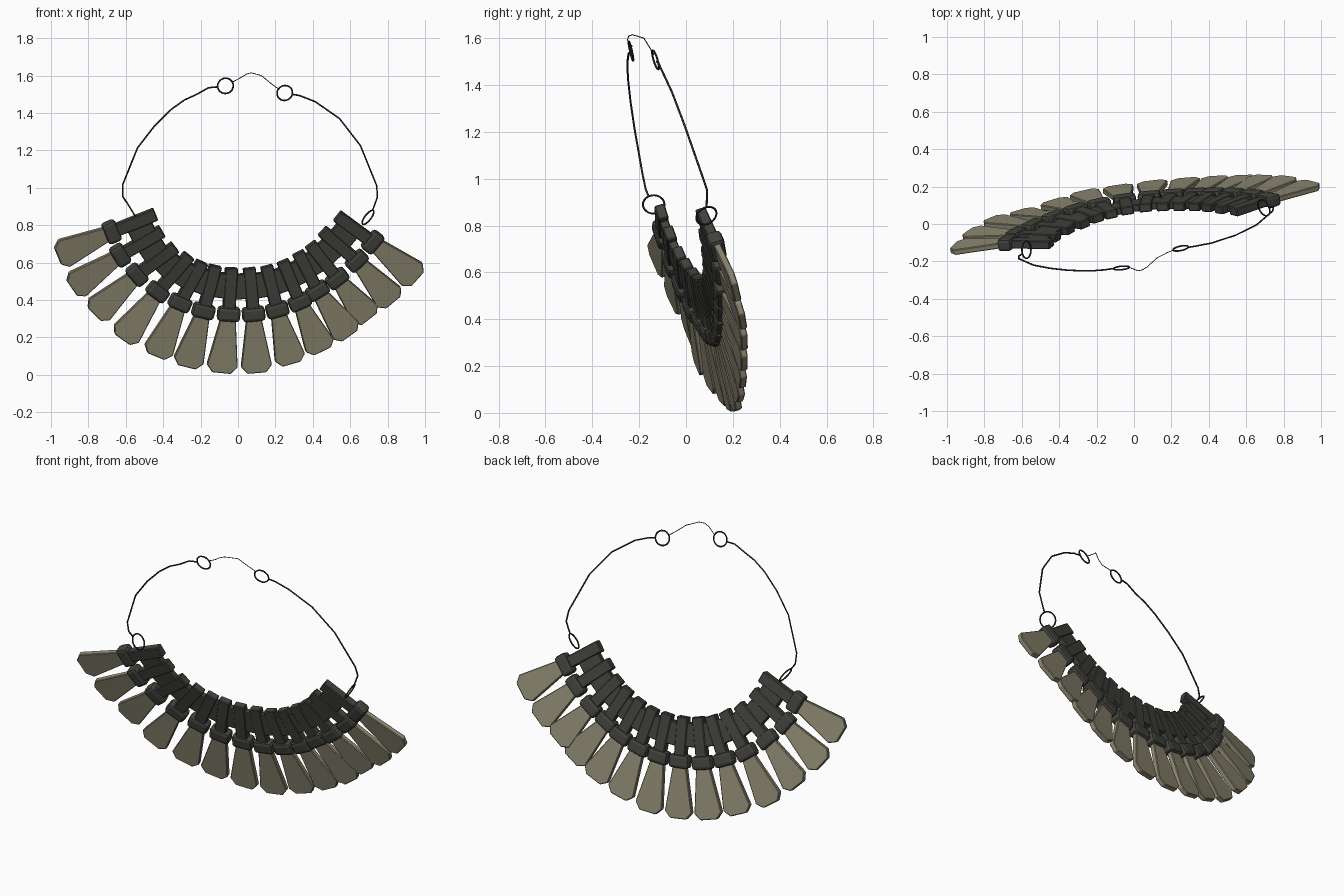
import bpy, bmesh
from mathutils import Vector

if "Cube" in bpy.data.objects:
    bpy.data.objects.remove(bpy.data.objects["Cube"])


def material(name, rgb):
    m = bpy.data.materials.new(name)
    m.diffuse_color = (*rgb, 1)
    m.use_nodes = True
    m.node_tree.nodes["Principled BSDF"].inputs["Base Color"].default_value = m.diffuse_color
    return m


OLIVE = material("olive stone", (0.27, 0.25, 0.17))
DARK = material("dark charcoal", (0.055, 0.055, 0.048))
WIRE = material("black wire", (0.03, 0.03, 0.028))

# Fan layout, left to right: inner bar end, collar centre, paddle tip
INNER = [(-.44, -.105, .86), (-.405, -.07, .77), (-.335, -.03, .685), (-.26, 0, .64),
         (-.19, .03, .605), (-.12, .05, .585), (-.035, .07, .572), (.06, .085, .572),
         (.152, .09, .583), (.238, .09, .61), (.32, .09, .655), (.385, .085, .70),
         (.45, .075, .77), (.53, .065, .85)]
COLLAR = [(-.676, -.10, .765), (-.63, -.06, .64), (-.54, -.015, .535), (-.43, .03, .444),
          (-.31, .07, .385), (-.185, .10, .342), (-.05, .125, .326), (.083, .14, .326),
          (.21, .15, .348), (.33, .155, .39), (.425, .157, .45), (.53, .155, .515),
          (.635, .148, .61), (.72, .13, .71)]
TIP = [(-.965, -.125, .636), (-.89, -.05, .465), (-.77, .02, .326), (-.62, .06, .19),
       (-.44, .115, .10), (-.275, .165, .043), (-.09, .195, .012), (.10, .22, .012),
       (.286, .235, .06), (.45, .245, .128), (.596, .25, .21), (.70, .25, .30),
       (.83, .243, .39), (.96, .215, .515)]
INNER, COLLAR, TIP = ([Vector(p) for p in row] for row in (INNER, COLLAR, TIP))
N = len(COLLAR)


def plate(name, half, start, end, side, thick, bevel, mat, segments=1):
    """Flat symmetric prism; half = (half width, fraction from start to end)."""
    d = end - start
    axis = d.normalized()
    side = (side - axis * side.dot(axis)).normalized()
    normal = axis.cross(side)
    outline = [(w, t) for w, t in half] + [(-w, t) for w, t in reversed(half)]
    bm = bmesh.new()
    base = bm.faces.new([bm.verts.new(start + d * t + side * w - normal * thick / 2)
                         for w, t in outline])
    ext = bmesh.ops.extrude_face_region(bm, geom=[base])
    bmesh.ops.translate(bm, vec=normal * thick,
                        verts=[v for v in ext["geom"] if isinstance(v, bmesh.types.BMVert)])
    bmesh.ops.recalc_face_normals(bm, faces=bm.faces)
    me = bpy.data.meshes.new(name)
    bm.to_mesh(me)
    bm.free()
    me.materials.append(mat)
    ob = bpy.data.objects.new(name, me)
    bpy.context.collection.objects.link(ob)
    mod = ob.modifiers.new("soft edges", 'BEVEL')
    mod.width = bevel
    mod.segments = segments
    return ob


def wire(name, points, radius):
    cu = bpy.data.curves.new(name, 'CURVE')
    cu.dimensions = '3D'
    cu.bevel_depth = radius
    cu.bevel_resolution = 1
    cu.use_fill_caps = True
    sp = cu.splines.new('POLY')
    sp.points.add(len(points) - 1)
    for p, co in zip(sp.points, points):
        p.co = (*co, 1)
    cu.materials.append(WIRE)
    ob = bpy.data.objects.new(name, cu)
    bpy.context.collection.objects.link(ob)
    bpy.ops.object.select_all(action='DESELECT')
    ob.select_set(True)
    bpy.context.view_layer.objects.active = ob
    bpy.ops.object.convert(target='MESH')


def ring(name, centre, normal, radius):
    bpy.ops.mesh.primitive_torus_add(
        major_segments=24, minor_segments=6, major_radius=radius, minor_radius=.0045,
        location=centre, rotation=Vector(normal).to_track_quat('Z', 'Y').to_euler())
    ob = bpy.context.object
    ob.name = name
    ob.data.materials.append(WIRE)
    bpy.ops.object.shade_smooth_by_angle()


for i in range(N):
    a, b = max(i - 1, 0), min(i + 1, N - 1)
    side = COLLAR[b] - COLLAR[a]
    # Fanned paddle with clipped tip corners
    plate(f"paddle_{i + 1}", [(.038, .03), (.083, .88), (.05, 1)],
          COLLAR[i], TIP[i], TIP[b] - TIP[a], .03, .004, OLIVE)
    # Tall dark bar running inward
    plate(f"bar_{i + 1}", [(.034, 0), (.034, 1)], COLLAR[i], INNER[i], side, .045, .005, DARK)
    # Rounded collar over the joint
    axis = (TIP[i] - INNER[i]).normalized() * .039
    plate(f"collar_{i + 1}", [(.061, 0), (.061, 1)], COLLAR[i] - axis, COLLAR[i] + axis,
          side, .068, .018, DARK, 2)
    # Short wedge spacer between neighbouring bars
    if i < N - 1:
        plate(f"spacer_{i + 1}", [(.048, .33), (.03, .87)], (COLLAR[i] + COLLAR[i + 1]) / 2,
              (INNER[i] + INNER[i + 1]) / 2, COLLAR[i + 1] - COLLAR[i], .038, .004, DARK)

# Rings joining fan, chains and clasp
ring("left_end_ring", (-.575, -.138, .89), (.85, 0, .52), .046)
ring("right_end_ring", (.695, .087, .842), (.73, .35, -.57), .046)
ring("left_clasp_ring", (-.067, -.235, 1.545), (-.1, .97, .22), .042)
ring("right_clasp_ring", (.25, -.13, 1.507), (-.2, .93, .28), .042)

# Neck chains
wire("left_chain", [(-.598, -.16, .925), (-.617, -.172, .955), (-.617, -.185, 1.016),
                    (-.537, -.22, 1.214), (-.447, -.237, 1.33), (-.356, -.247, 1.42),
                    (-.286, -.25, 1.47), (-.22, -.25, 1.50), (-.158, -.245, 1.535),
                    (-.105, -.237, 1.54)], .0045)
wire("right_chain", [(.72, .088, .88), (.745, .09, .95), (.742, .07, 1.01),
                     (.655, -.005, 1.225), (.543, -.06, 1.37), (.414, -.102, 1.46),
                     (.33, -.118, 1.493), (.29, -.125, 1.50)], .0045)
# Fine thread closing the back
wire("clasp_thread", [(-.03, -.23, 1.565), (.02, -.25, 1.592), (.045, -.245, 1.608),
                      (.07, -.23, 1.615), (.125, -.18, 1.60), (.18, -.152, 1.555),
                      (.215, -.138, 1.53)], .0022)
